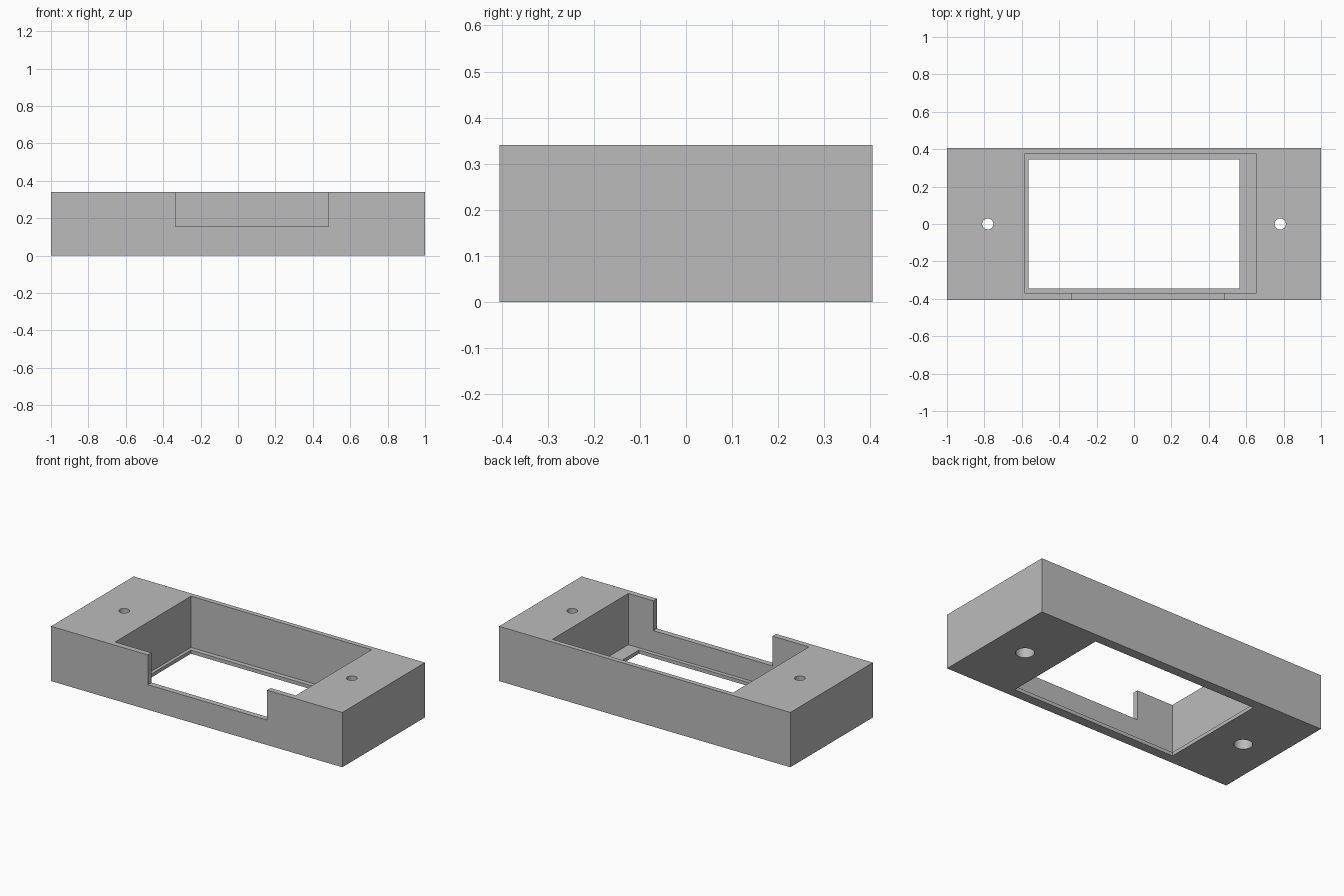
import bpy
from mathutils import Vector

if "Cube" in bpy.data.objects:
    bpy.data.objects.remove(bpy.data.objects["Cube"], do_unlink=True)

LENGTH, DEPTH, HEIGHT = 2.0, 0.81, 0.34
LIP = 0.022      # thickness of the ledge around the window
OVER = 0.1       # how far cutters reach past the body

grey = bpy.data.materials.new("plain grey")
grey.use_nodes = True
colour = (0.5, 0.5, 0.5, 1)
grey.diffuse_color = colour
grey.node_tree.nodes["Principled BSDF"].inputs["Base Color"].default_value = colour


def box(name, low, high):
    low, high = Vector(low), Vector(high)
    bpy.ops.mesh.primitive_cube_add(size=1, location=(low + high) / 2)
    ob = bpy.context.object
    ob.name = name
    ob.scale = high - low
    bpy.ops.object.transform_apply(location=True, rotation=False, scale=True)
    ob.data.materials.append(grey)
    return ob


def cylinder(name, x, radius, bottom, top):
    bpy.ops.mesh.primitive_cylinder_add(
        vertices=48, radius=radius, depth=top - bottom,
        location=(x, 0, (bottom + top) / 2))
    ob = bpy.context.object
    ob.name = name
    ob.data.materials.append(grey)
    return ob


# Solid body of the bezel
body = box("housing", (-LENGTH / 2, -DEPTH / 2, 0), (LENGTH / 2, DEPTH / 2, HEIGHT))

# Pocket, window through the floor, and cable notch in the front wall
cutters = [
    box("pocket_cutter", (-0.585, -0.37, LIP), (0.655, 0.375, HEIGHT + OVER)),
    box("window_cutter", (-0.565, -0.345, -OVER), (0.565, 0.345, HEIGHT / 2)),
    box("notch_cutter", (-0.335, -DEPTH / 2 - OVER, 0.155), (0.483, -0.3, HEIGHT + OVER)),
]

# Screw holes, wider from below for the screw heads
for x in (-0.782, 0.782):
    cutters.append(cylinder("screw_cutter", x, 0.03, -OVER, HEIGHT + OVER))
    cutters.append(cylinder("screw_head_cutter", x, 0.052, -OVER, HEIGHT / 2))

# Cut each shape out and remove the helpers
for cutter in cutters:
    mod = body.modifiers.new(cutter.name, "BOOLEAN")
    mod.operation = "DIFFERENCE"
    mod.solver = "EXACT"
    mod.object = cutter
    bpy.context.view_layer.objects.active = body
    bpy.ops.object.modifier_apply(modifier=mod.name)
    bpy.data.objects.remove(cutter, do_unlink=True)

# Smooth the hole walls, keep every corner sharp
bpy.ops.object.select_all(action="DESELECT")
body.select_set(True)
bpy.context.view_layer.objects.active = body
bpy.ops.object.shade_smooth_by_angle()
